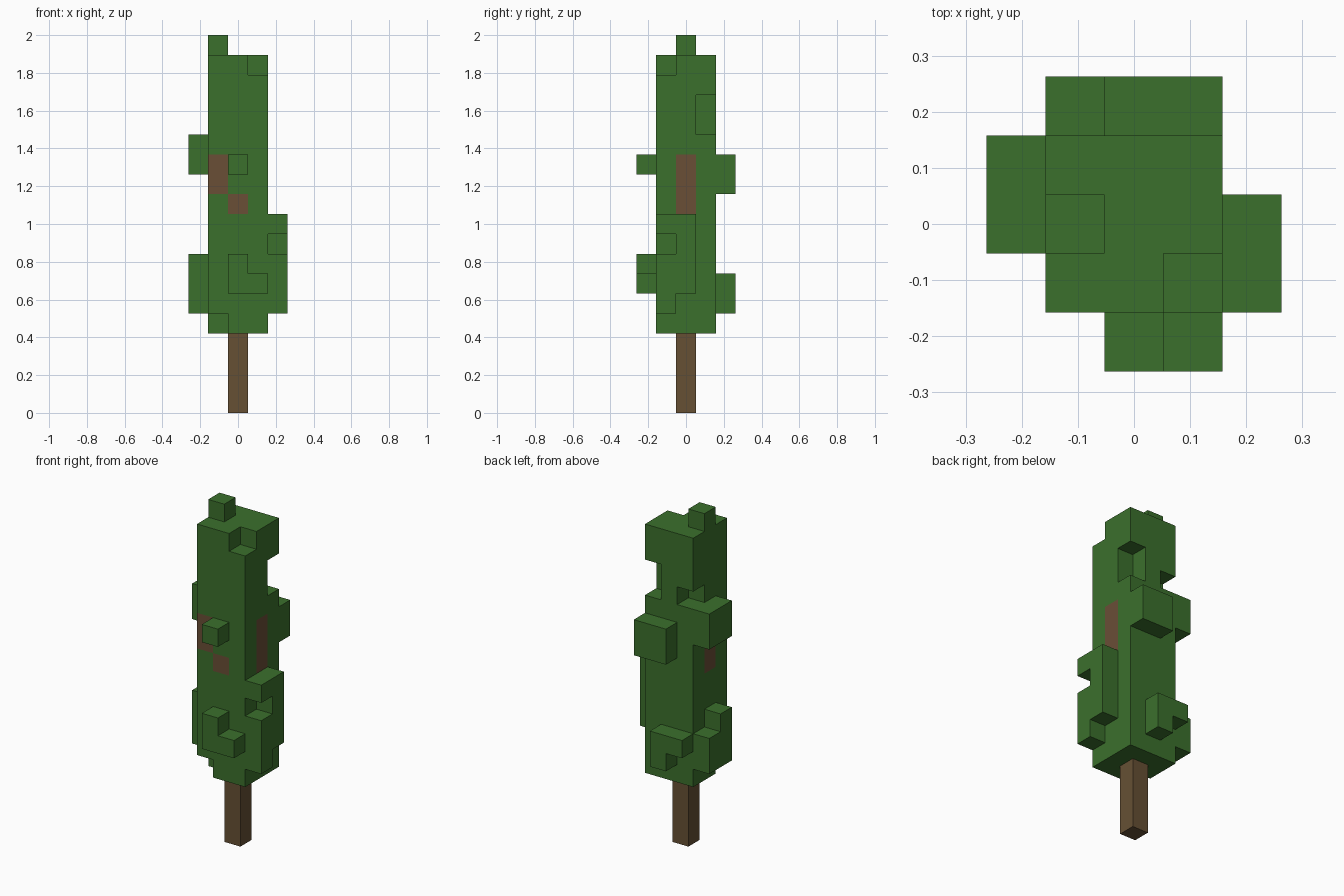
import bpy
import bmesh
from mathutils import Vector
from itertools import product

cube = bpy.data.objects.get("Cube")
if cube:
    bpy.data.objects.remove(cube, do_unlink=True)

UNIT = 2 / 19  # edge of one block


def material(name, rgb):
    linear = [((c / 255 + 0.055) / 1.055) ** 2.4 for c in rgb] + [1]
    mat = bpy.data.materials.new(name)
    mat.use_nodes = True
    mat.diffuse_color = linear
    bsdf = mat.node_tree.nodes["Principled BSDF"]
    bsdf.inputs["Base Color"].default_value = linear
    bsdf.inputs["Roughness"].default_value = 0.9
    return mat


leaf_green = material("leaf green", (59, 112, 44))
bark_brown = material("bark brown", (102, 80, 52))
branch_brown = material("branch brown", (106, 78, 54))


def block(xs, ys, zs):
    """Grid cells in inclusive ranges; a single number means one layer."""
    spans = [(s, s) if isinstance(s, int) else s for s in (xs, ys, zs)]
    return set(product(*(range(a, b + 1) for a, b in spans)))


def build(name, cells, mats, rule=lambda cell, normal: 0):
    """Skin a set of grid cells, keeping only the outer faces."""
    bm = bmesh.new()
    corners = {}

    def vert(p):
        key = tuple(round(2 * c) for c in p)
        if key not in corners:
            corners[key] = bm.verts.new(p * UNIT)
        return corners[key]

    for cell in sorted(cells):
        centre = Vector(cell) + Vector((0, 0, 0.5))
        for axis, sign in product(range(3), (-1, 1)):
            n = Vector((0, 0, 0))
            n[axis] = sign
            if tuple(int(c) for c in Vector(cell) + n) in cells:
                continue
            u = Vector((0, 0, 0))
            u[(axis + 1) % 3] = 0.5
            v = n.cross(u)
            mid = centre + n / 2
            face = bm.faces.new([vert(mid + s * u + t * v) for s, t in
                                 ((-1, -1), (1, -1), (1, 1), (-1, 1))])
            face.material_index = rule(cell, tuple(int(c) for c in n))
    mesh = bpy.data.meshes.new(name)
    bm.to_mesh(mesh)
    bm.free()
    for mat in mats:
        mesh.materials.append(mat)
    obj = bpy.data.objects.new(name, mesh)
    bpy.context.collection.objects.link(obj)


# Trunk
build("trunk", block(0, 0, (0, 3)), [bark_brown])

# Main column of leaves and its top tuft
leaves = block((-1, 1), (-1, 1), (4, 17)) | block(-1, 0, 18)

# Gaps in the corners
leaves -= block(1, -1, 17) | block(1, 1, (14, 15))
leaves -= block(-1, 1, 14) | block(-1, -1, 4)

# Front clumps
leaves |= block(0, -2, 12) | block((0, 1), -2, 6) | block(0, -2, 7)
# Back clumps
leaves |= block((0, 1), 2, (11, 12)) | block((-1, 0), 2, 6) | block(0, 2, 5)
# Left clump
leaves |= block(2, 0, (6, 9)) | block(2, -1, (5, 7)) | block(2, -1, 9)
# Right clumps
leaves |= block(-2, (0, 1), (12, 13)) | block(-2, 1, (5, 6)) | block(-2, 0, (5, 7))

# Bare branch patches, flush with the leaves, by facing direction
bare = {
    (0, -1, 0): block(-1, -1, (11, 12)) | block(0, -1, 10),
    (1, 0, 0): block(1, 0, (10, 12)),
    (-1, 0, 0): block(-1, 0, (10, 11)),
}
build("foliage", leaves, [leaf_green, branch_brown],
      lambda cell, normal: int(cell in bare.get(normal, ())))
